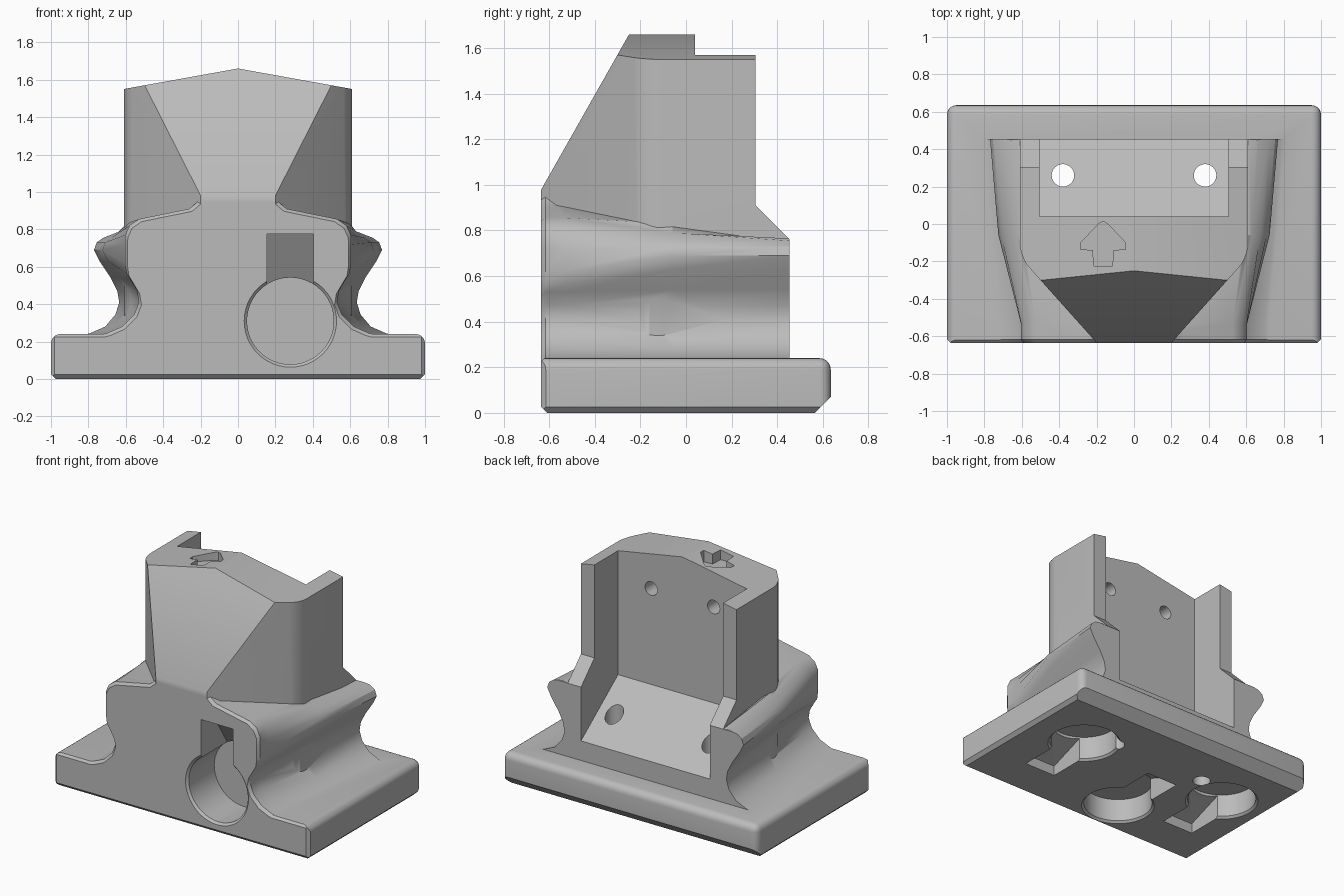
import bpy, bmesh, math
from mathutils import Matrix, Vector

cube = bpy.data.objects.get("Cube")
if cube:
    bpy.data.objects.remove(cube, do_unlink=True)

grey = bpy.data.materials.new("plain grey")
grey.use_nodes = True
color = (0.5, 0.5, 0.5, 1)
grey.diffuse_color = color
grey.node_tree.nodes["Principled BSDF"].inputs["Base Color"].default_value = color


def finish(name, bm):
    bmesh.ops.recalc_face_normals(bm, faces=bm.faces)
    mesh = bpy.data.meshes.new(name)
    bm.to_mesh(mesh)
    bm.free()
    mesh.materials.append(grey)
    obj = bpy.data.objects.new(name, mesh)
    bpy.context.collection.objects.link(obj)
    return obj


def loft(rings):
    bm = bmesh.new()
    loops = [[bm.verts.new(p) for p in ring] for ring in rings]
    n = len(loops[0])
    for a, b in zip(loops, loops[1:]):
        for i in range(n):
            j = (i + 1) % n
            bm.faces.new((a[i], a[j], b[j], b[i]))
    bm.faces.new(loops[0])
    bm.faces.new(loops[-1])
    bmesh.ops.recalc_face_normals(bm, faces=bm.faces)
    return bm


def prism_x(pts, half):
    return loft([[(s, y, z) for y, z in pts] for s in (-half, half)])


def prism_z(pts, lo, hi):
    return loft([[(x, y, z) for x, y in pts] for z in (lo, hi)])


def clip(bm, co, no):
    # slice off everything on the normal's side of a plane and cap it
    geom = bm.verts[:] + bm.edges[:] + bm.faces[:]
    bmesh.ops.bisect_plane(bm, geom=geom, plane_co=co, plane_no=no, clear_outer=True)
    bmesh.ops.holes_fill(bm, edges=[e for e in bm.edges if e.is_boundary], sides=0)


def boolean(target, tool, operation):
    mod = target.modifiers.new("cut", 'BOOLEAN')
    mod.operation = operation
    mod.solver = 'EXACT'
    mod.object = tool
    bpy.context.view_layer.objects.active = target
    bpy.ops.object.modifier_apply(modifier=mod.name)
    bpy.data.objects.remove(tool, do_unlink=True)


# Base plate: rounded top and back corners, chamfered underside
F, H = 0.635, 0.24
bm = prism_z([(-1, -F), (1, -F), (1, F), (-1, F)], 0, H)
soft = []
for e in bm.edges:
    mid = (e.verts[0].co + e.verts[1].co) / 2
    top = mid.z > H - 0.01 and mid.y > -F + 0.01
    back_corner = abs(mid.x) > 0.99 and mid.y > F - 0.01 and 0.01 < mid.z < H - 0.01
    if top or back_corner:
        soft.append(e)
bmesh.ops.bevel(bm, geom=soft, offset=0.05, segments=5, profile=0.5, affect='EDGES')
for s in (-1, 1):
    clip(bm, (s * 0.975, 0, 0), (s, 0, -1))
    clip(bm, (s * 0.98, -F, 0), (s, -1, 0))
clip(bm, (0, F - 0.07, 0), (0, 1, -1))
clip(bm, (0, -F + 0.025, 0), (0, -1, -1))
clip(bm, (0, -F + 0.015, H), (0, -1, 1))
body = finish("dock_body", bm)

# Waisted lower body: front section flaring into grip flanges at the back
front = [(.80, .22), (.70, .245), (.62, .28), (.555, .345), (.53, .41), (.54, .47),
         (.575, .53), (.597, .565), (.605, .62), (.605, .72), (.603, .77), (.58, .82),
         (.53, .855), (.26, .91), (.2, .96)]
rear = [(.88, .22), (.79, .245), (.71, .28), (.655, .345), (.635, .41), (.645, .47),
        (.68, .54), (.74, .63), (.77, .69), (.755, .73), (.72, .755), (.66, .765),
        (.60, .76), (.4, .76), (.2, .76)]
middle = [(x - .045, z) for x, z in rear[:11]] + [(.63, .79), (.60, .83), (.4, .87), (.2, .9)]
nose = [(x - .014, z - .014) for x, z in front]


def section(pts, y):
    return [(x, y, z) for x, z in pts] + [(-x, y, z) for x, z in reversed(pts)]


lower = loft([section(nose, -F), section(front, -F + .018), section(front, -.53),
              section(middle, -.06), section(rear, .455)])
boolean(body, finish("lower_body", lower), 'UNION')

# Upper block: angled front corners, sloping front and ridged roof
corner = (.61, -.177)
plan = [(.2, -F), corner, (.61, .455)]
bm = prism_z(plan + [(-x, y) for x, y in reversed(plan)], .1, 1.9)
edges = [e for e in bm.edges
         if all(abs(abs(v.co.x) - .61) < .001 and abs(v.co.y - corner[1]) < .001 for v in e.verts)
         and abs(e.verts[0].co.z - e.verts[1].co.z) > 1]
bmesh.ops.bevel(bm, geom=edges, offset=.07, segments=5, profile=.5, affect='EDGES')
clip(bm, (0, -F, .98), (0, -.68, .385))
for s in (-1, 1):
    clip(bm, (0, 0, 1.66), (s * .18, 0, 1))
boolean(body, finish("upper_block", bm), 'UNION')

# Sloped shoulder behind the posts, then the open pocket with ramped floor
cutters = [prism_x([(.305, .91), (.305, 2), (.7, 2), (.7, .515)], .9),
           prism_x([(.04, .69), (.04, 2), (.6, 2), (.6, .27)], .505)]


def rod(r1, r2, length, matrix):
    bm = bmesh.new()
    bmesh.ops.create_cone(bm, cap_ends=True, segments=48, radius1=r1, radius2=r2,
                          depth=length, matrix=matrix @ Matrix.Translation((0, 0, length / 2)))
    return bm


# Screw holes in the ramp and in the pocket wall
into_front = Matrix.Rotation(-math.pi / 2, 4, 'X')
for s in (-1, 1):
    cutters.append(rod(.06, .06, .9, Matrix.Translation((s * .38, .26, -.1))))
    cutters.append(rod(.048, .048, .3, Matrix.Translation((s * .245, -.18, 1.37)) @ into_front))

# Arrow engraved in the roof
half_arrow = [(0, .015), (.025, .0), (.12, -.10), (.12, -.135), (.055, -.14), (.05, -.225)]
arrow = half_arrow + [(-x, y) for x, y in reversed(half_arrow[1:])]
cutters.append(prism_z([(x - .165, y) for x, y in arrow], 1.57, 1.9))


def keyhole(matrix, depth):
    # round socket with a chamfered rim and a slot that gets shallower
    cutters.append(rod(.232, .232, depth + .05, matrix @ Matrix.Translation((0, 0, -.05))))
    cutters.append(rod(.262, .232, .03, matrix @ Matrix.Translation((0, 0, -.015))))
    slot = prism_x([(0, -.05), (0, depth - .01), (-.2, depth - .01),
                    (-.465, depth * .4), (-.465, -.05)], .125)
    bmesh.ops.transform(slot, matrix=matrix, verts=slot.verts)
    cutters.append(slot)


keyhole(Matrix.Translation((.28, -F, .31)) @ into_front, .3)
keyhole(Matrix.Translation((.56, .14, 0)), .18)
keyhole(Matrix.Translation((-.66, .14, 0)), .18)
keyhole(Matrix.Translation((-.16, -.36, 0)) @ Matrix.Rotation(math.pi, 4, 'Z'), .18)

for cutter in cutters:
    boolean(body, finish("cutter", cutter), 'DIFFERENCE')

bpy.ops.object.select_all(action='DESELECT')
body.select_set(True)
bpy.context.view_layer.objects.active = body
bpy.ops.object.shade_smooth_by_angle(angle=math.radians(32))
